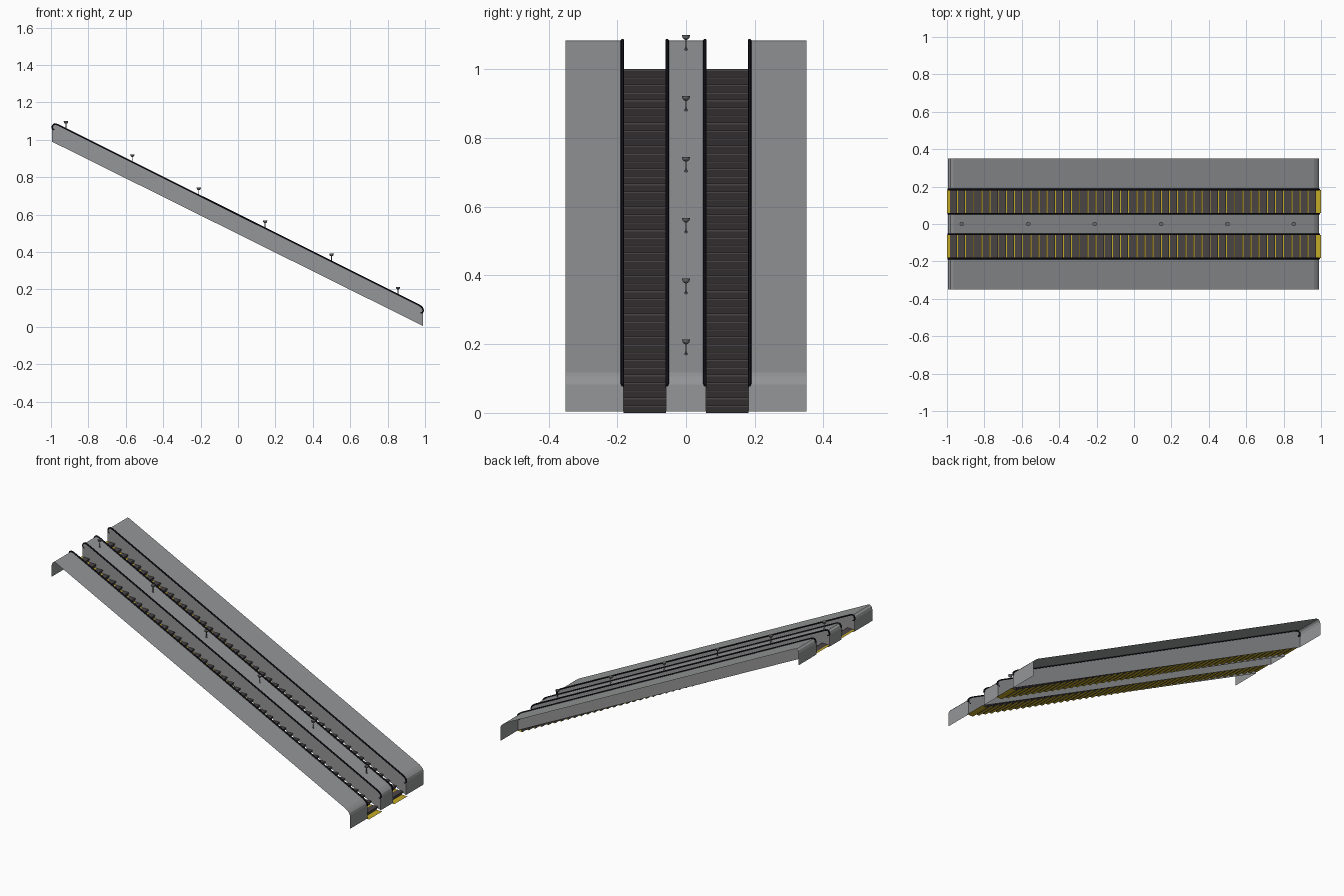
import bpy, bmesh
from mathutils import Vector

cube = bpy.data.objects.get("Cube")
if cube:
    bpy.data.objects.remove(cube)


def material(name, color):
    m = bpy.data.materials.new(name)
    m.use_nodes = True
    m.diffuse_color = (*color, 1)
    m.node_tree.nodes["Principled BSDF"].inputs["Base Color"].default_value = (*color, 1)
    return m


METAL = material("brushed grey metal", (0.30, 0.305, 0.31))
STEP = material("dark step", (0.068, 0.058, 0.06))
YELLOW = material("safety yellow", (0.55, 0.40, 0.02))
RUBBER = material("black rubber", (0.008, 0.008, 0.014))
LAMP = material("lamp grey", (0.16, 0.16, 0.165))


def make_object(name, bm, mats):
    mesh = bpy.data.meshes.new(name)
    bm.to_mesh(mesh)
    bm.free()
    ob = bpy.data.objects.new(name, mesh)
    bpy.context.collection.objects.link(ob)
    for m in mats:
        mesh.materials.append(m)
    return ob


def slope_z(x):
    return 0.598 - 0.499 * x


# Side outline of the cladding: end lip, rounded bend, long slope, bend, lip
OUTLINE = [(-0.995, 0.99), (-0.995, 1.06), (-0.99, 1.075), (-0.98, 1.083),
           (-0.965, slope_z(-0.965)), (0.962, slope_z(0.962)),
           (0.977, 0.106), (0.986, 0.096), (0.99, 0.082), (0.99, 0.004)]


def strip(bm, profile, y0, y1):
    """Sweep an open x-z profile across y."""
    a = [bm.verts.new((x, y0, z)) for x, z in profile]
    b = [bm.verts.new((x, y1, z)) for x, z in profile]
    return [bm.faces.new((a[i], a[i + 1], b[i + 1], b[i]))
            for i in range(len(profile) - 1)]


def cladding(name, y0, y1, wall_sides):
    """Folded sheet with balustrade walls on the chosen edges."""
    bm = bmesh.new()
    strip(bm, OUTLINE, y0, y1)
    for y in wall_sides:
        bm.faces.new([bm.verts.new((x, y, z)) for x, z in OUTLINE])
    ob = make_object(name, bm, [METAL])
    return ob


INNER, OUTER = 0.058, 0.182
cladding("centre_cladding", INNER, -INNER, (INNER, -INNER))
cladding("left_cladding", 0.35, OUTER, (OUTER,))
cladding("right_cladding", -OUTER, -0.35, (-OUTER,))


# Steps: overhanging noses, with a yellow line at the back of each tread
COUNT = 45
RUN, RISE = 0.0436, 1 / 45
TUCK = 0.010


def staircase(name, y0, y1):
    bm = bmesh.new()
    for i in range(COUNT + 1):
        z = 1 - i * RISE
        back = -1 + i * RUN
        nose = min(back + TUCK + RUN, 1.0)
        mark = back + 0.015 if i < COUNT else 0.999
        profile = [(back, z), (mark, z), (nose, z)]
        if i < COUNT:
            profile += [(nose, z - 0.005), (back + RUN, z - RISE)]
        faces = strip(bm, profile, y1, y0)
        faces[0].material_index = 1
    return make_object(name, bm, [STEP, YELLOW])


staircase("back_steps", INNER, OUTER)
staircase("front_steps", -OUTER, -INNER)


# Handrails follow the cladding outline and curl under at both ends
RAIL = [(-0.982, 1.052), (-0.991, 1.056), (-0.994, 1.066), (-0.989, 1.078),
        (-0.979, 1.083), (-0.965, slope_z(-0.965)),
        (0.965, slope_z(0.965)), (0.979, 0.107), (0.988, 0.097),
        (0.990, 0.084), (0.985, 0.075), (0.976, 0.073)]


def handrail(name, y):
    cu = bpy.data.curves.new(name, "CURVE")
    cu.dimensions = "3D"
    cu.bevel_depth = 0.005
    cu.bevel_resolution = 1
    cu.use_fill_caps = True
    sp = cu.splines.new("POLY")
    sp.points.add(len(RAIL) - 1)
    for p, (x, z) in zip(sp.points, RAIL):
        p.co = (x, y, z + 0.001, 1)
    cu.materials.append(RUBBER)
    ob = bpy.data.objects.new(name, cu)
    bpy.context.collection.objects.link(ob)
    bpy.ops.object.select_all(action="DESELECT")
    ob.select_set(True)
    bpy.context.view_layer.objects.active = ob
    bpy.ops.object.convert(target="MESH")
    bpy.ops.object.shade_smooth_by_angle()


for side, s in (("back", 1), ("front", -1)):
    handrail(side + "_outer_handrail", s * 0.185)
    handrail(side + "_inner_handrail", s * 0.055)


# Uplighters: base flange, thin pole and bowl, turned as one profile
LAMP_PROFILE = [(0.005, -0.004), (0.005, 0.002), (0.002, 0.003), (0.002, 0.028),
                (0.006, 0.030), (0.010, 0.034), (0.012, 0.042), (0.0, 0.040)]


def uplighter(name, x):
    bm = bmesh.new()
    verts = [bm.verts.new((r, 0, z)) for r, z in LAMP_PROFILE]
    edges = [bm.edges.new(pair) for pair in zip(verts, verts[1:])]
    bmesh.ops.spin(bm, geom=verts + edges, cent=(0, 0, 0), axis=(0, 0, 1),
                   angle=6.283185, steps=12, use_duplicate=False)
    bmesh.ops.remove_doubles(bm, verts=bm.verts[:], dist=0.0001)
    bmesh.ops.recalc_face_normals(bm, faces=bm.faces[:])
    bmesh.ops.translate(bm, verts=bm.verts[:], vec=Vector((x, 0, slope_z(x))))
    ob = make_object(name, bm, [LAMP])
    bpy.ops.object.select_all(action="DESELECT")
    ob.select_set(True)
    bpy.context.view_layer.objects.active = ob
    bpy.ops.object.shade_smooth_by_angle()


for i in range(6):
    uplighter(f"uplighter_{i + 1}", -0.92 + i * 0.355)
